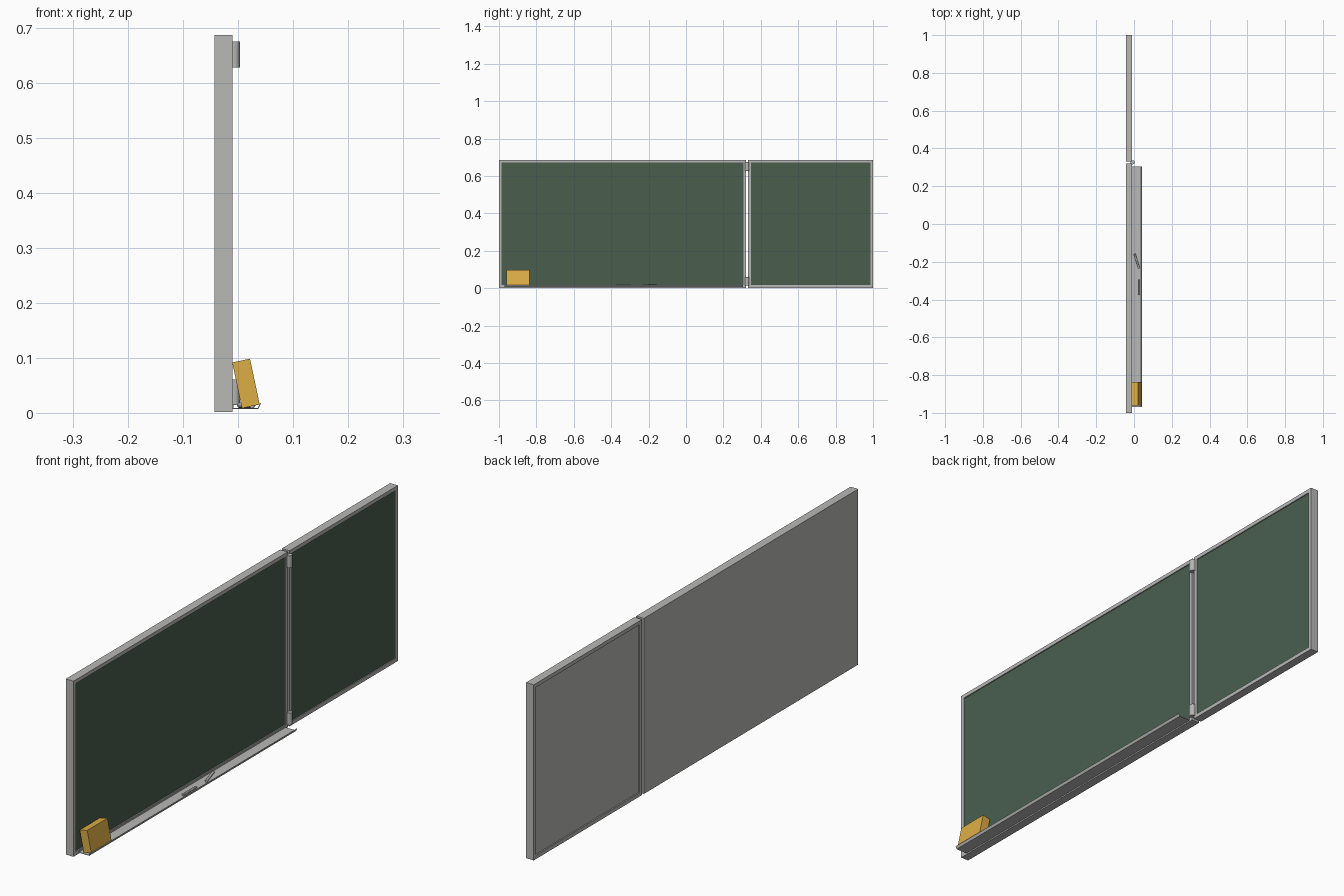
import bpy, bmesh, math
from mathutils import Vector

if "Cube" in bpy.data.objects:
    bpy.data.objects.remove(bpy.data.objects["Cube"], do_unlink=True)


def material(name, rgb):
    m = bpy.data.materials.new(name)
    m.use_nodes = True
    m.diffuse_color = (*rgb, 1)
    m.node_tree.nodes["Principled BSDF"].inputs["Base Color"].default_value = (*rgb, 1)
    return m


GREY = material("aluminium grey", (0.48, 0.48, 0.475))
GREEN = material("board green", (0.068, 0.112, 0.078))
YELLOW = material("sponge yellow", (0.72, 0.42, 0.06))

BACK, FACE, HEIGHT, RIM = -0.043, -0.010, 0.687, 0.021


def finish(name, bm, *mats):
    bmesh.ops.recalc_face_normals(bm, faces=bm.faces)
    me = bpy.data.meshes.new(name)
    bm.to_mesh(me)
    bm.free()
    for m in mats:
        me.materials.append(m)
    ob = bpy.data.objects.new(name, me)
    bpy.context.collection.objects.link(ob)
    return ob


def box(bm, lo, hi):
    lo, hi = Vector(lo), Vector(hi)
    verts = bmesh.ops.create_cube(bm, size=1)["verts"]
    for v in verts:
        v.co = Vector(((lo[i] + hi[i]) / 2 + v.co[i] * (hi[i] - lo[i]) for i in range(3)))


def extrude_profile(name, points, axis, length, mat):
    """Extrude a closed profile of 3D points along an axis."""
    bm = bmesh.new()
    face = bm.faces.new([bm.verts.new(p) for p in points])
    new = bmesh.ops.extrude_face_region(bm, geom=[face])["geom"]
    move = [v for v in new if isinstance(v, bmesh.types.BMVert)]
    bmesh.ops.translate(bm, verts=move, vec=Vector(axis) * length)
    return finish(name, bm, mat)


def board(name, y0, y1, back_recess):
    """Slab with a green face inset in its rim, and an optional back recess."""
    bm = bmesh.new()
    box(bm, (BACK, y0, 0.002), (FACE, y1, HEIGHT))
    bm.normal_update()
    sides = {1: 0.004, -1: back_recess}
    for sign, depth in sides.items():
        if depth:
            face = next(f for f in bm.faces if f.normal.x * sign > 0.9)
            bmesh.ops.inset_individual(bm, faces=[face], thickness=RIM)
            new = bmesh.ops.extrude_face_region(bm, geom=[face])["geom"]
            bmesh.ops.delete(bm, geom=[face], context='FACES')
            panel = next(g for g in new if isinstance(g, bmesh.types.BMFace))
            bmesh.ops.translate(bm, verts=panel.verts, vec=(-sign * depth, 0, 0))
            panel.material_index = 1 if sign > 0 else 0
    return finish(name, bm, GREY, GREEN)


# Large fixed board and smaller hinged wing
board("main_board", -1.0, 0.321, 0)
board("wing_board", 0.332, 1.0, 0.005)

# Rounded hinges bridging the two boards
for name, z in (("lower_hinge", 0.014), ("upper_hinge", 0.628)):
    arc = [math.radians(-90 + 180 * i / 12) for i in range(13)]
    profile = [(-0.018, 0.316, z), *[(-0.007 + 0.0105 * math.cos(a),
               0.3265 + 0.0105 * math.sin(a), z) for a in arc], (-0.018, 0.337, z)]
    hinge = extrude_profile(name, profile, (0, 0, 1), 0.047, GREY)
    bpy.context.view_layer.objects.active = hinge
    hinge.select_set(True)
    bpy.ops.object.shade_smooth_by_angle()
    hinge.select_set(False)

# Thin bent ledge with a back flange and a turned-up lip
ledge = [(-0.010, 0.007), (0.037, 0.007), (0.042, 0.017), (0.0405, 0.018),
         (0.036, 0.009), (-0.008, 0.009), (-0.008, 0.015), (-0.010, 0.015)]
extrude_profile("chalk_tray", [(x, -0.97, z) for x, z in ledge], (0, 1, 0), 1.275, GREY)

# Sponge leaning against the board
bm = bmesh.new()
box(bm, (-0.0165, -0.0625, -0.0425), (0.0165, 0.0625, 0.0425))
sponge = finish("sponge", bm, YELLOW)
sponge.rotation_euler.y = math.radians(-12)
sponge.location = (0.0145, -0.8985, 0.0535)


def chalk(name, start, end):
    start, end = Vector(start), Vector(end)
    axis = end - start
    bm = bmesh.new()
    bmesh.ops.create_cone(bm, cap_ends=True, segments=12, radius1=0.005,
                          radius2=0.005, depth=axis.length)
    ob = finish(name, bm, GREY)
    ob.rotation_euler = axis.to_track_quat('Z', 'Y').to_euler()
    ob.location = (start + end) / 2
    bpy.context.view_layer.objects.active = ob
    ob.select_set(True)
    bpy.ops.object.shade_smooth_by_angle()
    ob.select_set(False)


# Two sticks of chalk
chalk("straight_chalk", (0.025, -0.375, 0.014), (0.025, -0.295, 0.014))
chalk("angled_chalk", (0.027, -0.235, 0.014), (0.003, -0.158, 0.014))
